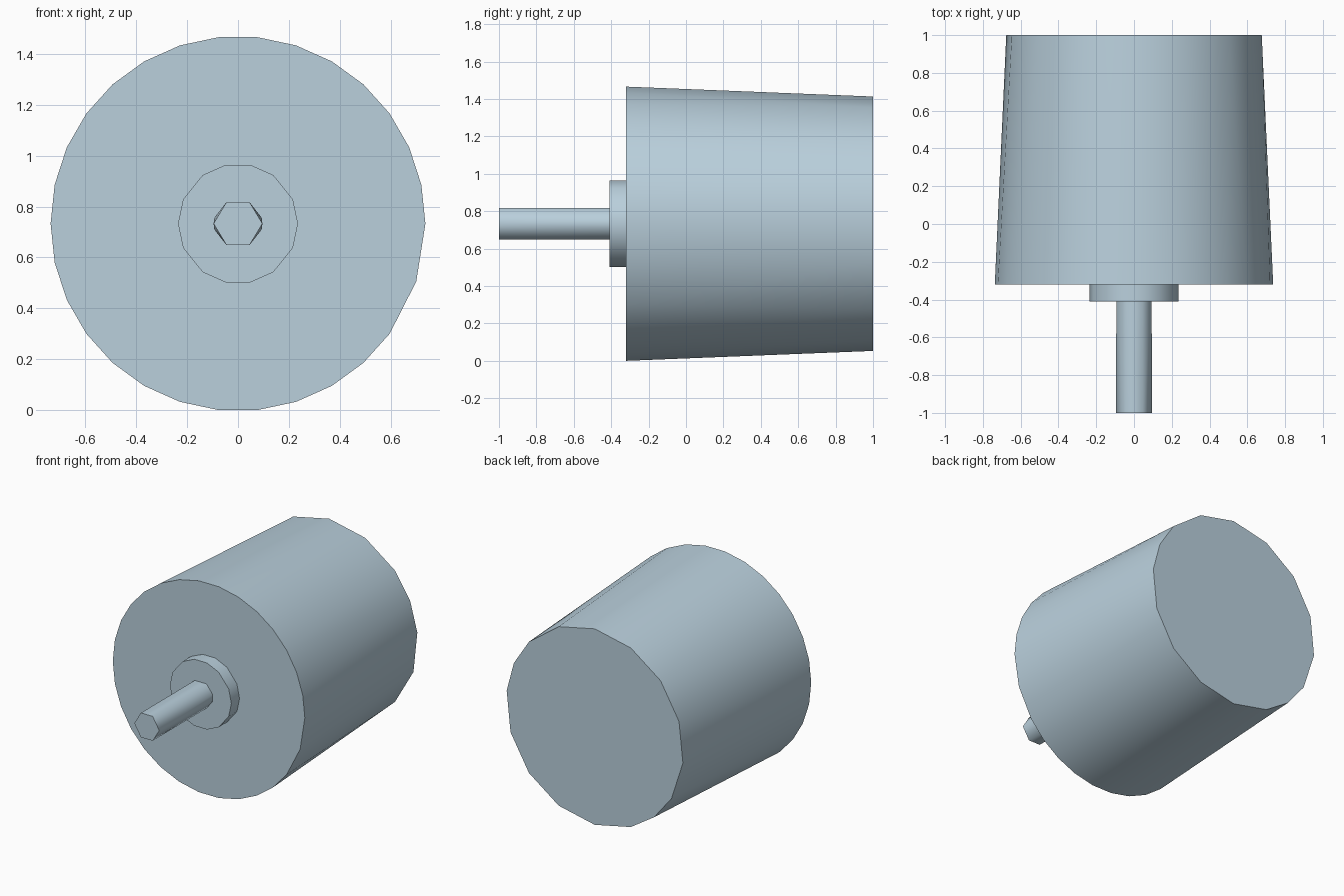
import bpy
import bmesh
from math import cos, sin, radians

cube = bpy.data.objects.get("Cube")
if cube:
    bpy.data.objects.remove(cube, do_unlink=True)

AXIS_Z = 0.733

steel = bpy.data.materials.new("pale_blue_steel")
steel.use_nodes = True
colour = (0.49, 0.63, 0.72, 1.0)
steel.diffuse_color = colour
steel.node_tree.nodes["Principled BSDF"].inputs["Base Color"].default_value = colour


def barrel(name, front, back):
    """Capped barrel along y between two rings given as (y, radius, angles)."""
    bm = bmesh.new()
    for y, radius, angles in (front, back):
        for a in angles:
            t = radians(a)
            bm.verts.new((radius * cos(t), y, radius * sin(t)))
    bmesh.ops.convex_hull(bm, input=bm.verts[:])

    # Merge each end cap into one flat polygon
    inner = [e for e in bm.edges if len(e.link_faces) == 2
             and all(abs(f.normal.y) > 0.95 for f in e.link_faces)]
    bmesh.ops.dissolve_edges(bm, edges=inner, use_verts=False)
    bmesh.ops.recalc_face_normals(bm, faces=bm.faces[:])

    # Smooth walls, flat caps, crisp rims
    for f in bm.faces:
        f.smooth = abs(f.normal.y) < 0.95
    for e in bm.edges:
        e.smooth = all(f.smooth for f in e.link_faces)

    mesh = bpy.data.meshes.new(name)
    bm.to_mesh(mesh)
    bm.free()
    mesh.materials.append(steel)
    obj = bpy.data.objects.new(name, mesh)
    obj.location.z = AXIS_Z
    bpy.context.collection.objects.link(obj)
    return obj


# Tapered housing: fine front rim, coarser back rim
front_rim = [a for a in range(0, 360, 12) if a not in (336, 348)] + [342]
back_rim = [24, 228] + list(range(42, 211, 24)) + list(range(246, 367, 24))
barrel("housing", (-0.32, 0.737, front_rim), (1.0, 0.68, back_rim))

# Raised collar around the shaft
collar_rim = [s + a for s in (0, 180) for a in (0, 24, 54, 78, 102, 126, 156)]
barrel("collar", (-0.41, 0.236, collar_rim), (-0.32, 0.236, collar_rim))

# Thin output shaft
shaft_tip = [0, 62, 118, 180, 242, 298]
shaft_root = [14, 62, 118, 166, 194, 242, 298, 346]
barrel("shaft", (-1.0, 0.096, shaft_tip), (-0.41, 0.096, shaft_root))
